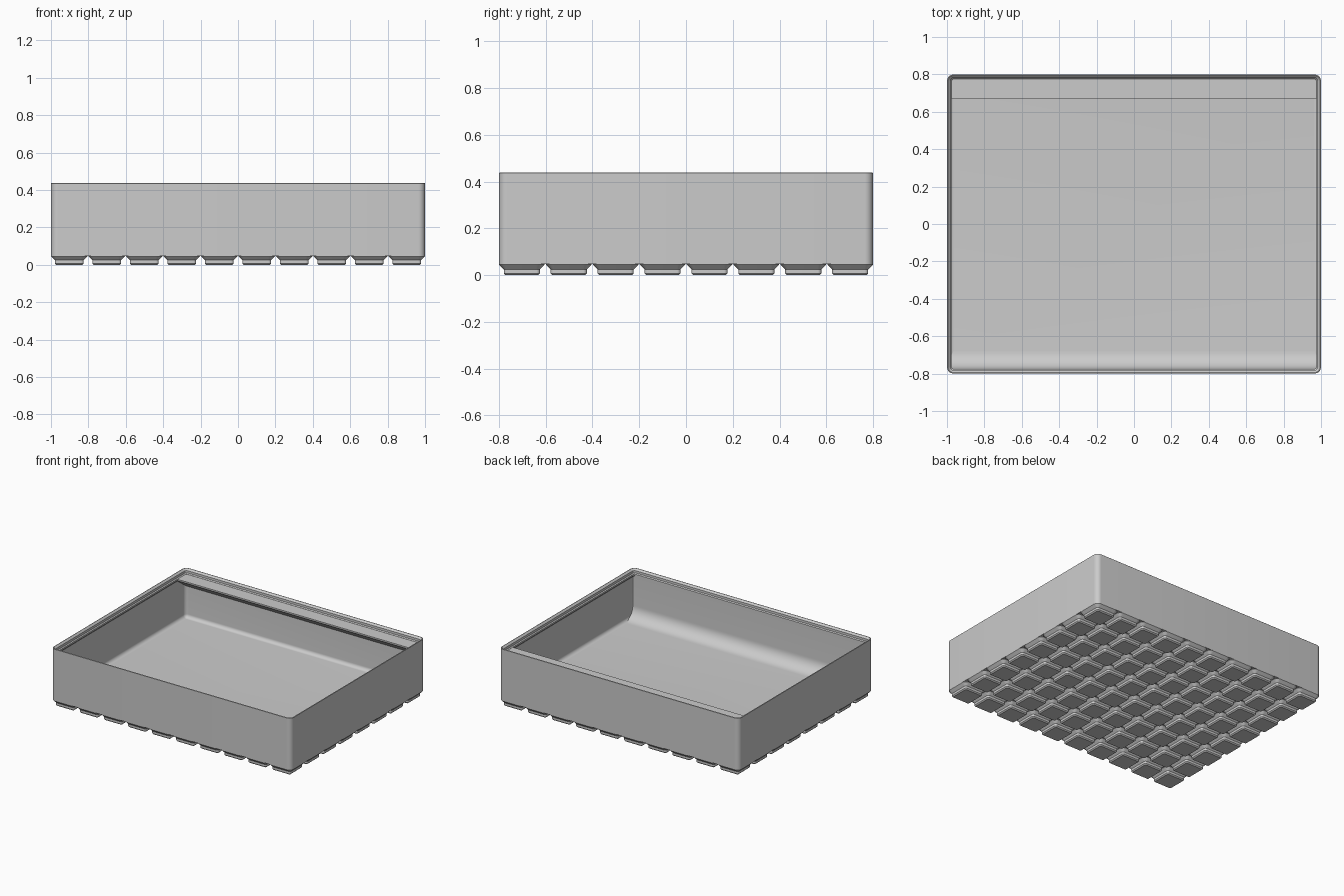
import bpy, bmesh, math

cube = bpy.data.objects.get("Cube")
if cube:
    bpy.data.objects.remove(cube, do_unlink=True)

MM = 2 / 209.5                      # one millimetre in model units
HALF_X, HALF_Y = 104.75, 83.75      # outer half sizes in mm
PITCH = 21
COLS, ROWS = 10, 8
CORNER = 3.75
FLOOR, WALL, LIP = 7, 0.95, 2.6     # floor height, wall thickness, lip depth
LIP_Z, TOP_Z, BASE_Z = 42, 45.85, 5

grey = bpy.data.materials.new("plain grey")
grey.use_nodes = True
grey.diffuse_color = (0.6, 0.6, 0.6, 1)
grey.node_tree.nodes["Principled BSDF"].inputs["Base Color"].default_value = grey.diffuse_color


def finish(name, bm):
    """Turn a bmesh in mm into a shaded object."""
    bmesh.ops.scale(bm, vec=(MM, MM, MM), verts=bm.verts)
    bmesh.ops.recalc_face_normals(bm, faces=bm.faces)
    mesh = bpy.data.meshes.new(name)
    bm.to_mesh(mesh)
    bm.free()
    mesh.materials.append(grey)
    mesh.shade_smooth()
    mesh.set_sharp_from_angle(angle=math.radians(30))
    obj = bpy.data.objects.new(name, mesh)
    bpy.context.collection.objects.link(obj)
    return obj


def rounded_ring(bm, hx, hy, inset, z, steps=8):
    """Rounded rectangle of vertices, set in from the outer size."""
    r = max(CORNER - inset, 0.4)
    cx, cy = hx - inset - r, hy - inset - r
    verts = []
    for quarter, (sx, sy) in enumerate(((1, 1), (-1, 1), (-1, -1), (1, -1))):
        for i in range(steps + 1):
            a = (quarter + i / steps) * math.pi / 2
            verts.append(bm.verts.new((sx * cx + r * math.cos(a), sy * cy + r * math.sin(a), z)))
    return verts


def loft(name, hx, hy, profile, cap_end=True):
    """Skin rounded rings through (inset, height) pairs."""
    bm = bmesh.new()
    rings = [rounded_ring(bm, hx, hy, inset, z) for inset, z in profile]
    for a, b in zip(rings, rings[1:]):
        for i in range(len(a)):
            j = (i + 1) % len(a)
            bm.faces.new((a[i], a[j], b[j], b[i]))
    bm.faces.new(rings[0])
    if cap_end:
        bm.faces.new(rings[-1])
    return finish(name, bm)


def prism(name, half_width, outline):
    """Extrude a (y, z) outline along x."""
    bm = bmesh.new()
    face = bm.faces.new([bm.verts.new((-half_width, y, z)) for y, z in outline])
    out = bmesh.ops.extrude_face_region(bm, geom=[face])
    moved = [v for v in out["geom"] if isinstance(v, bmesh.types.BMVert)]
    bmesh.ops.translate(bm, vec=(2 * half_width, 0, 0), verts=moved)
    return finish(name, bm)


# Open box: outer wall, stepped stacking lip, inner wall, filleted floor
FILLET = 2.8
profile = [
    (0, BASE_Z), (0, TOP_Z - 0.2), (0.2, TOP_Z), (0.55, TOP_Z),
    (1.9, LIP_Z + 2.5), (1.9, LIP_Z + 0.7), (LIP, LIP_Z),
    (LIP, LIP_Z - 1.2), (WALL, LIP_Z - 1.2 - LIP + WALL),
]
for i in range(9):
    a = i / 8 * math.pi / 2
    profile.append((WALL + FILLET * (1 - math.cos(a)), FLOOR + FILLET * (1 - math.sin(a))))
loft("box_shell", HALF_X, HALF_Y, profile)

# Curved scoop along the front inner wall
front = -HALF_Y + LIP
RADIUS = 10
scoop = [(-HALF_Y + 1.5, LIP_Z - 0.1), (-HALF_Y + 1.5, FLOOR - 0.5), (front + RADIUS, FLOOR - 0.5)]
for i in range(13):
    a = i / 12 * math.pi / 2
    scoop.append((front + RADIUS * (1 - math.sin(a)), FLOOR + RADIUS * (1 - math.cos(a))))
scoop.append((front, LIP_Z - 0.1))
prism("front_scoop", HALF_X - 1.5, scoop)

# Label shelf along the back with a sloping underside
back = HALF_Y - 0.8
tip = HALF_Y - 13.5
slope = math.tan(math.radians(36)) * (back - tip)
prism("label_shelf", HALF_X - 1.5, [
    (back, LIP_Z - 0.05), (tip, LIP_Z - 0.05), (tip, LIP_Z - 1.25), (back, LIP_Z - 1.25 - slope)])

# Grid of stepped feet under the box
half_foot = PITCH / 2 - 0.25
foot = loft("base_feet", half_foot, half_foot,
            [(2.95, 0), (2.15, 0.8), (2.15, 2.6), (0, 4.75), (0, BASE_Z)], cap_end=False)
foot.location = (-(COLS - 1) / 2 * PITCH * MM, -(ROWS - 1) / 2 * PITCH * MM, 0)
for label, count, axis in (("columns", COLS, 0), ("rows", ROWS, 1)):
    array = foot.modifiers.new(label, 'ARRAY')
    array.count = count
    array.use_relative_offset = False
    array.use_constant_offset = True
    offset = [0, 0, 0]
    offset[axis] = PITCH * MM
    array.constant_offset_displace = offset
